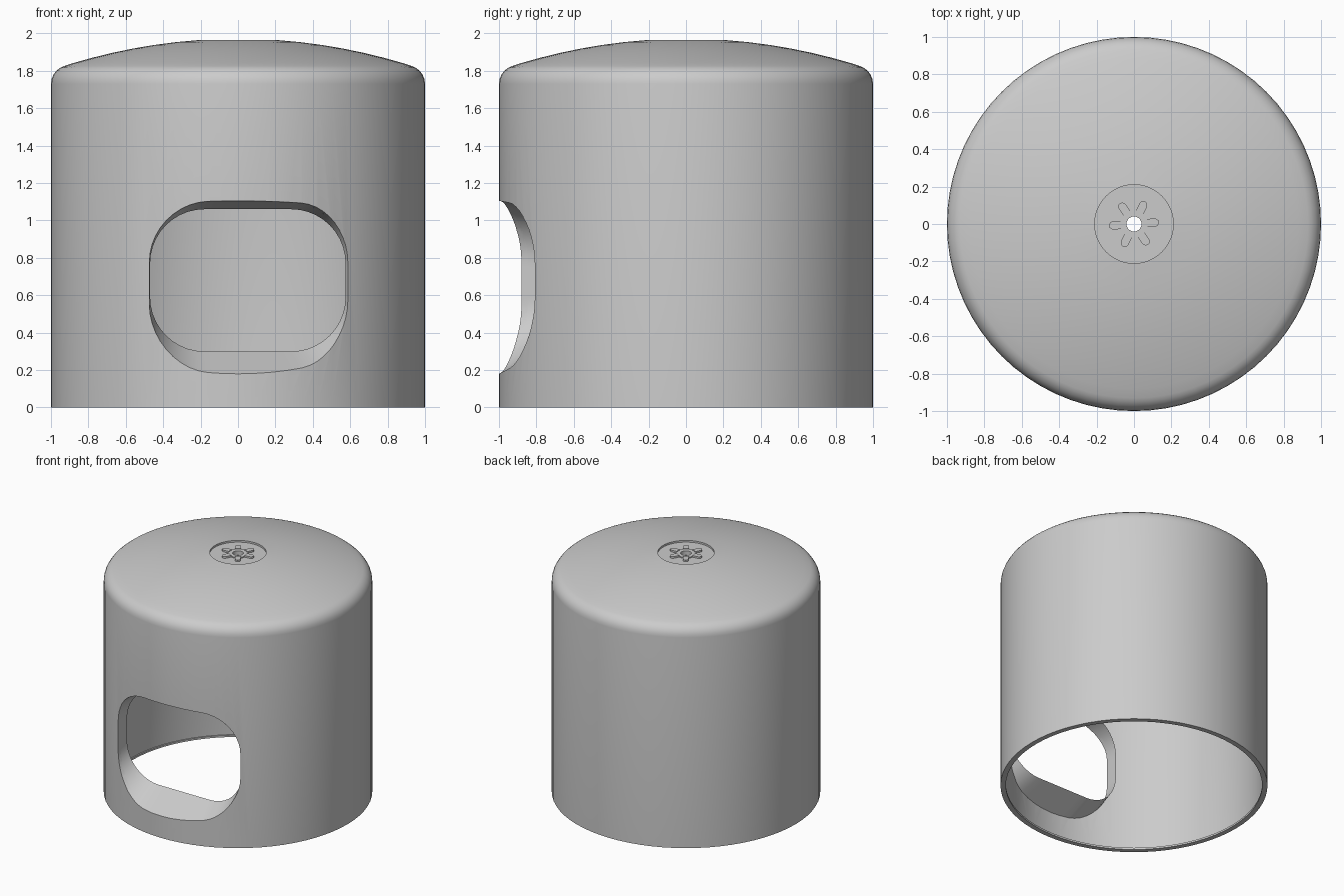
import bpy, bmesh
from math import sin, cos, pi, radians, hypot
from mathutils import Vector

if "Cube" in bpy.data.objects:
    bpy.data.objects.remove(bpy.data.objects["Cube"])

SEG = 72


def make_object(name, bm):
    bmesh.ops.recalc_face_normals(bm, faces=bm.faces)
    mesh = bpy.data.meshes.new(name)
    bm.to_mesh(mesh)
    bm.free()
    ob = bpy.data.objects.new(name, mesh)
    bpy.context.collection.objects.link(ob)
    return ob


def smooth(ob, angle=30):
    bpy.ops.object.select_all(action='DESELECT')
    ob.select_set(True)
    bpy.context.view_layer.objects.active = ob
    bpy.ops.object.shade_smooth_by_angle(angle=radians(angle))


def skin(bm, rings, close_ends=False):
    """Join closed rings of points with quads."""
    loops = [[bm.verts.new(p) for p in ring] for ring in rings]
    for a, b in zip(loops, loops[1:]):
        n = len(a)
        for i in range(n):
            j = (i + 1) % n
            bm.faces.new((a[i], a[j], b[j], b[i]))
    if close_ends:
        bm.faces.new(loops[0])
        bm.faces.new(loops[-1])


def lathe(name, profile):
    """Revolve a closed (radius, z) profile around z."""
    bm = bmesh.new()
    rings = [[(r * cos(2 * pi * i / SEG), r * sin(2 * pi * i / SEG), z)
              for i in range(SEG)] for r, z in profile]
    skin(bm, rings + rings[:1])
    bmesh.ops.remove_doubles(bm, verts=bm.verts, dist=1e-5)
    return make_object(name, bm)


def rounded_rect(x0, x1, z0, z1, r, y, steps=10, sides=8):
    """Rounded rectangle in xz, with its straight sides subdivided."""
    corners = [(x1 - r, z1 - r), (x0 + r, z1 - r), (x0 + r, z0 + r), (x1 - r, z0 + r)]
    arcs = [[Vector((cx + r * cos((k + s / steps) * pi / 2), y,
                     cz + r * sin((k + s / steps) * pi / 2))) for s in range(steps + 1)]
            for k, (cx, cz) in enumerate(corners)]
    pts = []
    for k in range(4):
        end, start = arcs[k][-1], arcs[(k + 1) % 4][0]
        pts += arcs[k] + [end.lerp(start, i / sides) for i in range(1, sides)]
    return pts


# Hollow shell: wall with inner foot lip, rounded shoulder, dome, recess, centre hole
def dome(r):
    return 1.972 - r * r / 5.95


shoulder = [(0.90 + 0.10 * cos(a), 1.73 + 0.10 * sin(a))
            for a in [radians(d) for d in (0, 15, 30, 45, 60, 72)]]
top = [(r, dome(r)) for r in (0.88, 0.78, 0.67, 0.56, 0.45, 0.33, 0.21)]
inner_top = [(r, dome(r) - 0.05) for r in (0.04, 0.21, 0.4, 0.6, 0.75, 0.86)]
inner_shoulder = [(0.89 + 0.08 * cos(a), 1.71 + 0.08 * sin(a))
                  for a in [radians(d) for d in (65, 45, 22, 0)]]
shell = lathe("shell", [(0.96, 0), (1, 0)] + shoulder + top
              + [(0.21, 1.95), (0.04, 1.95)] + inner_top + inner_shoulder
              + [(0.97, 0.015), (0.96, 0.015)])

# Tapered opening in the front wall
inner = rounded_rect(-0.47, 0.575, 0.30, 1.06, 0.29, -0.77)
outer = rounded_rect(-0.478, 0.68, 0.18, 1.105, 0.32, -1.0)
for p in outer:                      # ease the right side so it barely flares
    if p.x > 0.3:
        p.x = 0.3 + (p.x - 0.3) * 0.92
bm = bmesh.new()
skin(bm, [[p + (q - p) * 1.5 for p, q in zip(inner, outer)], inner,
          [p + Vector((0, 0.25, 0)) for p in inner]], close_ends=True)
cutter = make_object("opening_cutter", bm)
cutter.hide_render = True
cut = shell.modifiers.new("opening", 'BOOLEAN')
cut.operation = 'DIFFERENCE'
cut.solver = 'EXACT'
cut.object = cutter
bpy.context.view_layer.objects.active = shell
bpy.ops.object.modifier_apply(modifier=cut.name)
bpy.data.objects.remove(cutter)
smooth(shell)


# Opening liner: runs from inside the wall to the flat inner end of the opening
def clip_to_wall(p, q, radius=0.98):
    """Point on the line p->q that lies at the given radius."""
    lo, hi = 0.0, 1.4
    for _ in range(30):
        mid = (lo + hi) / 2
        v = p.lerp(q, mid)
        if hypot(v.x, v.y) < radius:
            lo = mid
        else:
            hi = mid
    return p.lerp(q, max(hi, 0.01))


bm = bmesh.new()
skin(bm, [inner, [clip_to_wall(p, q) for p, q in zip(inner, outer)]])
smooth(make_object("opening_liner", bm))

# Hub ring in the recess
smooth(lathe("hub_ring", [(0.04, 1.945), (0.075, 1.945), (0.075, 1.958), (0.04, 1.958)]))

# Six round-ended spokes around the hub
bm = bmesh.new()
for k in range(6):
    a = radians(4 + 60 * k)
    w = 0.022
    flat = [(0.068, -w)] + [(0.112 + w * cos(t), w * sin(t))
                            for t in [radians(d) for d in range(-90, 91, 30)]] + [(0.068, w)]
    rings = [[(x * cos(a) - y * sin(a), x * sin(a) + y * cos(a), z) for x, y in flat]
             for z in (1.945, 1.964)]
    bm_ring = [r[1:] if flat[0] == flat[1] else r for r in rings]
    skin(bm, bm_ring, close_ends=True)
smooth(make_object("spokes", bm))
